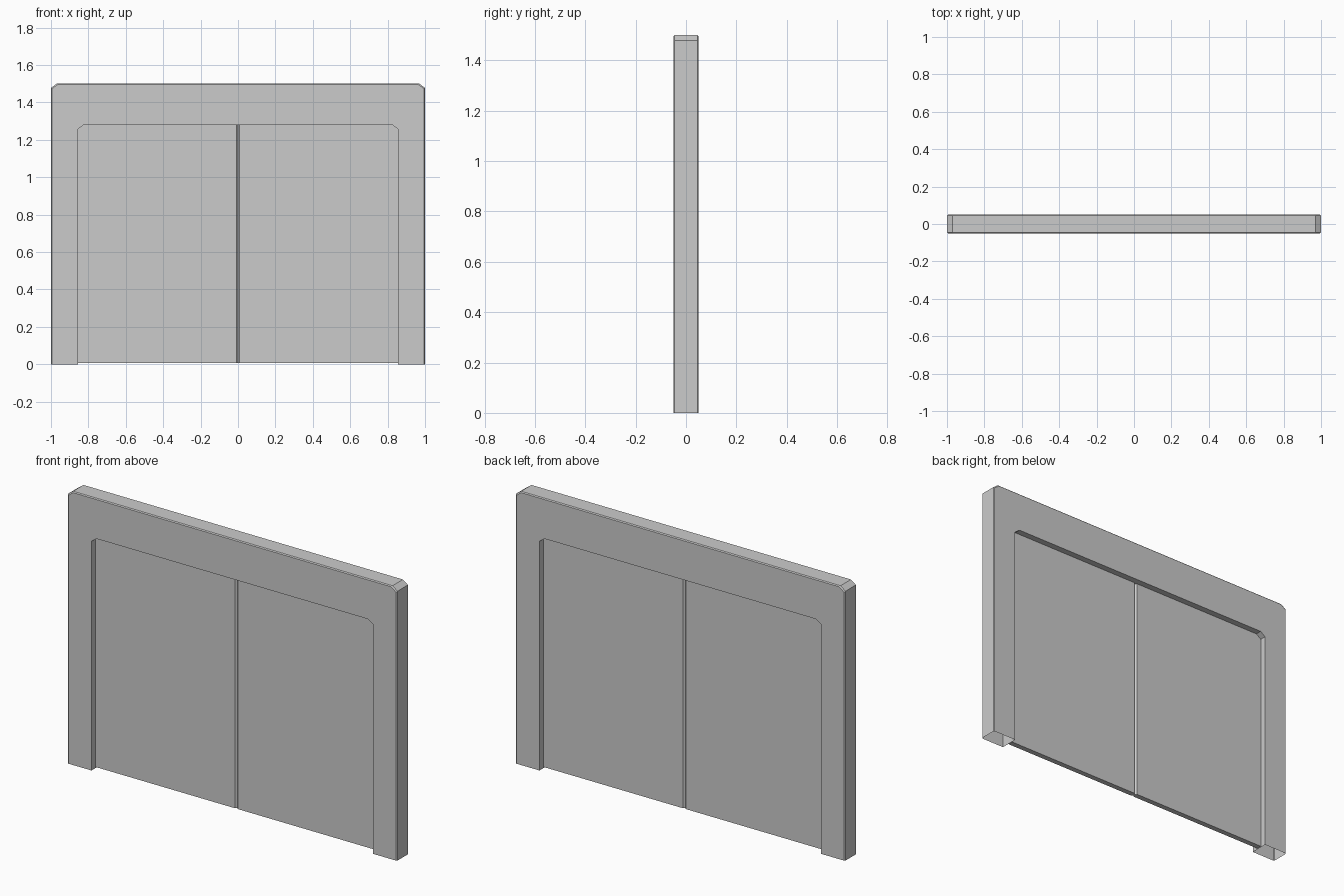
import bpy, bmesh

if "Cube" in bpy.data.objects:
    bpy.data.objects.remove(bpy.data.objects["Cube"])

FRAME_Y = 0.05     # half depth of the frame
DOOR_Y = 0.015     # half depth of the door leaves
OPEN_X, OPEN_Z = 0.855, 1.28


def arch(half, top, cx=0.03, cz=0.022):
    """Open arch outline with clipped upper corners, as (x, z) points."""
    right = [(half, 0), (half, top - cz), (half - cx, top)]
    return [(-x, z) for x, z in right] + right[::-1]


def finish(bm, name):
    bmesh.ops.recalc_face_normals(bm, faces=bm.faces)
    mesh = bpy.data.meshes.new(name)
    bm.to_mesh(mesh)
    bm.free()
    obj = bpy.data.objects.new(name, mesh)
    bpy.context.scene.collection.objects.link(obj)
    return obj


# Door frame: hollow arch shell, open under the legs, softened outer rim
e = 0.005
sections = [
    (arch(OPEN_X, OPEN_Z), -FRAME_Y),
    (arch(1 - e, 1.5 - e), -FRAME_Y),
    (arch(1, 1.5), -FRAME_Y + e),
    (arch(1, 1.5), FRAME_Y - e),
    (arch(1 - e, 1.5 - e), FRAME_Y),
    (arch(OPEN_X, OPEN_Z), FRAME_Y),
]
bm = bmesh.new()
rings = [[bm.verts.new((x, y, z)) for x, z in pts] for pts, y in sections]
for a, b in zip(rings, rings[1:] + rings[:1]):
    for i in range(len(a) - 1):
        bm.faces.new((a[i], a[i + 1], b[i + 1], b[i]))
finish(bm, "door_frame")

# Two door leaves, clipped at the upper outer corner, with a V groove between
for name, side in (("right_door", 1), ("left_door", -1)):
    profile = [(0, 0.006), (OPEN_X, 0.006), (OPEN_X, OPEN_Z - 0.022),
               (OPEN_X - 0.03, OPEN_Z), (0, OPEN_Z)]
    bm = bmesh.new()
    face = bm.faces.new([bm.verts.new((side * x, -DOOR_Y, z)) for x, z in profile])
    ext = bmesh.ops.extrude_face_region(bm, geom=[face], use_keep_orig=True)
    verts = [v for v in ext["geom"] if isinstance(v, bmesh.types.BMVert)]
    bmesh.ops.translate(bm, verts=verts, vec=(0, 2 * DOOR_Y, 0))
    bmesh.ops.recalc_face_normals(bm, faces=bm.faces)
    seam = [ed for ed in bm.edges
            if all(abs(v.co.x) < 1e-5 for v in ed.verts)
            and abs(ed.verts[0].co.z - ed.verts[1].co.z) > 1]
    bmesh.ops.bevel(bm, geom=seam, offset=0.009, segments=1, affect='EDGES')
    finish(bm, name)
